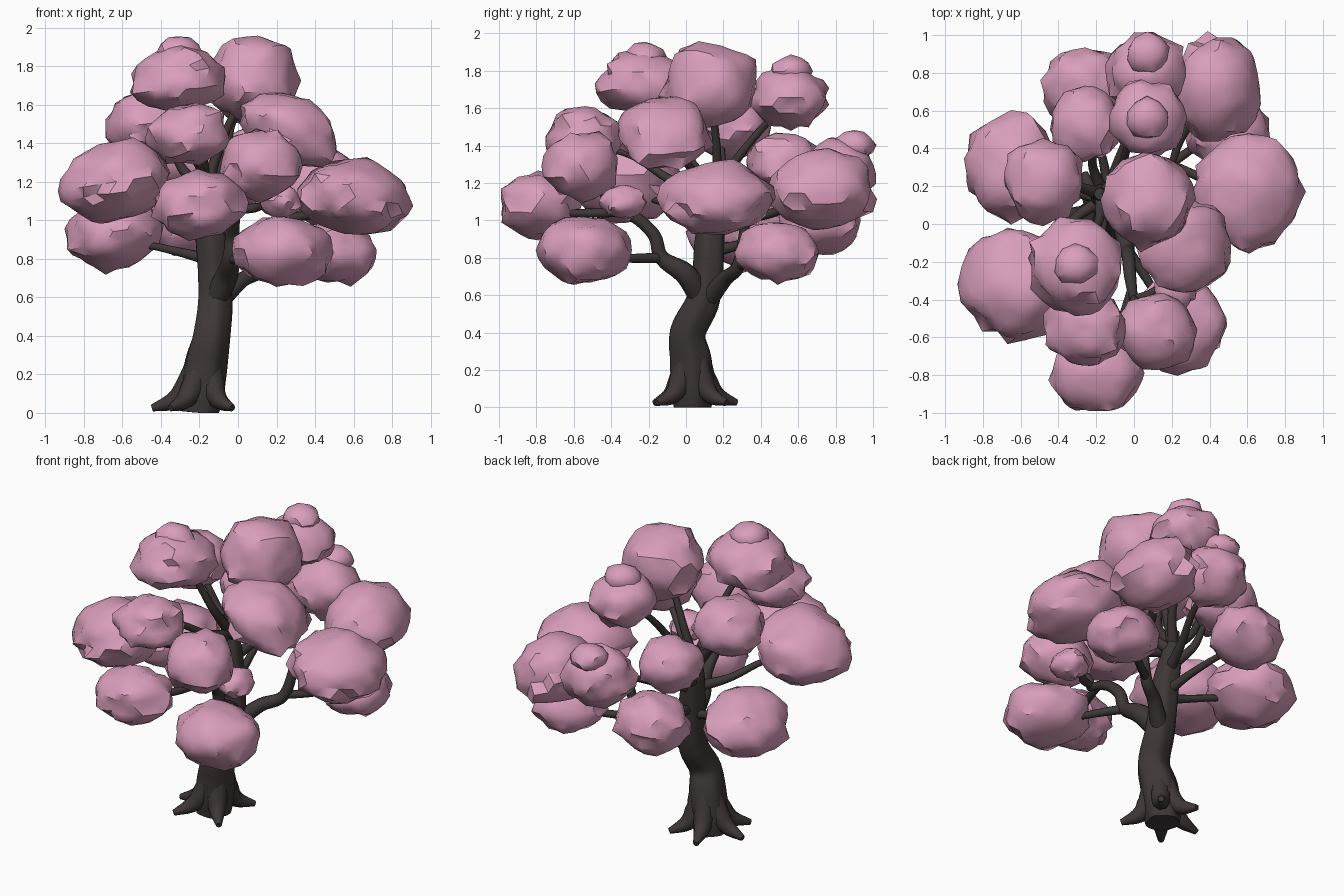
import bpy, bmesh, math, random
from mathutils import Vector, Matrix, noise

if "Cube" in bpy.data.objects:
    bpy.data.objects.remove(bpy.data.objects["Cube"])

random.seed(7)

def material(name, rgb):
    m = bpy.data.materials.new(name)
    m.diffuse_color = (*rgb, 1)
    m.use_nodes = True
    m.node_tree.nodes["Principled BSDF"].inputs["Base Color"].default_value = m.diffuse_color
    return m

PINK = material("blossom pink", (0.70, 0.345, 0.50))
BARK = material("dark bark", (0.048, 0.038, 0.038))

def finish(bm, name, mat, angle):
    bmesh.ops.recalc_face_normals(bm, faces=bm.faces)
    me = bpy.data.meshes.new(name)
    bm.to_mesh(me)
    bm.free()
    me.materials.append(mat)
    ob = bpy.data.objects.new(name, me)
    bpy.context.collection.objects.link(ob)
    bpy.ops.object.select_all(action='DESELECT')
    ob.select_set(True)
    bpy.context.view_layer.objects.active = ob
    bpy.ops.object.shade_smooth_by_angle(angle=math.radians(angle))

def spline(pts, steps=5):
    """Catmull-Rom through (x, y, z, radius) points."""
    p = [Vector(q) for q in pts]
    p = [2 * p[0] - p[1]] + p + [2 * p[-1] - p[-2]]
    out = []
    for i in range(1, len(p) - 2):
        a, b, c, d = p[i - 1:i + 3]
        for k in range(steps):
            t = k / steps
            out.append(0.5 * (2 * b + (c - a) * t + (2 * a - 5 * b + 4 * c - d) * t * t
                              + (3 * b - a - 3 * c + d) * t ** 3))
    return out + [p[-2]]

def tube(name, pts, sides=10, flute=0.0):
    path = spline(pts)
    bm = bmesh.new()
    rings = []
    for i, q in enumerate(path):
        d = path[min(i + 1, len(path) - 1)].xyz - path[max(i - 1, 0)].xyz
        rot = Vector((0, 0, 1)).rotation_difference(d.normalized())
        ring = []
        for k in range(sides):
            a = 2 * math.pi * k / sides
            r = max(q.w, 0.004) * (1 + flute * math.sin(5 * a + i * 0.12))
            ring.append(bm.verts.new(q.xyz + rot @ Vector((r * math.cos(a), r * math.sin(a), 0))))
        rings.append(ring)
    for a, b in zip(rings, rings[1:]):
        for k in range(sides):
            j = (k + 1) % sides
            bm.faces.new((a[k], a[j], b[j], b[k]))
    bm.faces.new(rings[0])
    bm.faces.new(rings[-1])
    for v in bm.verts:
        v.co.z = max(v.co.z, 0)
    finish(bm, name, BARK, 50)

def clump(name, c, size, tilt=0, detail=3):
    """Lumpy leaf mass with a ragged rim and a few stray tufts."""
    bm = bmesh.new()
    bmesh.ops.create_icosphere(bm, subdivisions=detail, radius=1)
    seed = Vector([random.uniform(-50, 50) for _ in range(3)])
    rot = Matrix.Rotation(tilt, 3, 'Y')
    for v in bm.verts:
        n = v.co.normalized()
        r = 0.99 + 0.15 * noise.noise(n * 1.7 + seed) + 0.10 * noise.noise(n * 4.5 + seed)
        rim = max(0, 1 - abs(n.z + 0.25) * 1.6)
        r += rim * 0.09 * random.uniform(-0.6, 1)
        if random.random() < 0.03:
            r += 0.10
        v.co = rot @ Vector([a * b * r for a, b in zip(n, size)]) + Vector(c)
    finish(bm, name, PINK, 38)

# Trunk, leaning and S-shaped
TRUNK = [(-.2, .03, 0, .1), (-.19, .03, .1, .112), (-.17, .025, .25, .11),
         (-.14, .01, .4, .095), (-.12, .09, .56, .088), (-.125, .12, .72, .082),
         (-.14, .13, .9, .078), (-.165, .15, 1.08, .062), (-.18, .16, 1.25, .03)]
tube("trunk", TRUNK, 20, .06)

# Flared roots around the base
for i, deg in enumerate((48, 105, 176, 232, 312)):
    a = math.radians(deg)
    tube(f"root_{i + 1}",
         [(-.2 + .12 * z + d * math.cos(a), .03 + d * math.sin(a), z, r) for d, z, r in
          ((.04, .3, .05), (.08, .14, .062), (.14, .065, .048), (.25, .025, .018))], 8)

# Two big limbs, one forward and one to the back right
LIMB = [(-.12, .08, .58, .06), (-.06, 0, .71, .06), (-.04, -.13, .8, .042),
        (-.03, -.17, .92, .036), (-.02, -.28, 1.02, .032), (0, -.42, 1.06, .022)]
REAR = [(-.1, .12, .58, .055), (.02, .21, .69, .042), (.14, .28, .76, .035), (.2, .32, 1, .026)]
tube("front_limb", LIMB)
tube("rear_limb", REAR)

# Leaf clumps: centre and half sizes
clumps = [
    (-.31, -.22, 1.73, .245, .25, .17), (.08, .13, 1.73, .235, .25, .23),
    (.27, -.12, 1.47, .26, .25, .18), (-.26, -.54, 1.45, .21, .2, .16),
    (.12, -.56, 1.29, .205, .2, .185), (-.2, -.79, 1.08, .235, .215, .175),
    (.23, -.54, .84, .255, .245, .19), (-.63, -.32, 1.2, .285, .295, .2),
    (-.65, .3, .94, .25, .27, .19), (.5, .49, .83, .215, .21, .165),
    (-.48, .23, 1.5, .21, .215, .17), (.61, .17, 1.12, .295, .295, .19),
    (.44, .72, 1.17, .24, .27, .21), (.07, .81, 1.25, .215, .2, .18),
    (.07, .56, 1.66, .195, .2, .16), (-.26, .53, 1.31, .185, .2, .16),
    (-.26, .72, 1, .215, .225, .18), (.22, -.34, 1.1, .11, .12, .09)]
KNOBS = {0: 0, 13: .09, 14: 0}

lines = {"trunk": spline(TRUNK), "front": spline(LIMB), "rear": spline(REAR)}
for i, (x, y, z, sx, sy, sz) in enumerate(clumps):
    # clumps droop away from the trunk; the third one leans steeply
    clump(f"leaf_clump_{i + 1}", (x, y, z), (sx, sy, sz), .45 if i == 2 else .25 * x)
    if i in KNOBS:
        clump(f"leaf_knob_{i + 1}", (x, y + KNOBS[i], z + sz * .85), (.115, .11, .085), 0, 2)

    # Branch: leaves the trunk or a limb, bends, then reaches the clump
    end = Vector((x, y, z - .25 * sz))
    if y < -.3 and z < 1.4 and x > -.5:
        line, h = lines["front"], min(z - .04, 1.05)
    elif x > .4:
        line, h = lines["rear"], z - .08
    else:
        line, h = lines["trunk"], min(max(.78 + (z - .9) * .6, .75), 1.15)
    start = min(line, key=lambda q: abs(q.z - h))
    out = end - start.xyz
    pts = [(*start.xyz, min(start.w * .7, .036))]
    for flat, rise, r in ((.32, .36, .025), (.65, .78, .019), (1, 1, .012)):
        wob = .04 * math.sin(i * 2.3 + flat * 5) * (1 - flat)
        pts.append((start.x + out.x * flat + wob, start.y + out.y * flat - wob,
                    start.z + out.z * rise, r))
    tube(f"branch_{i + 1}", pts)
